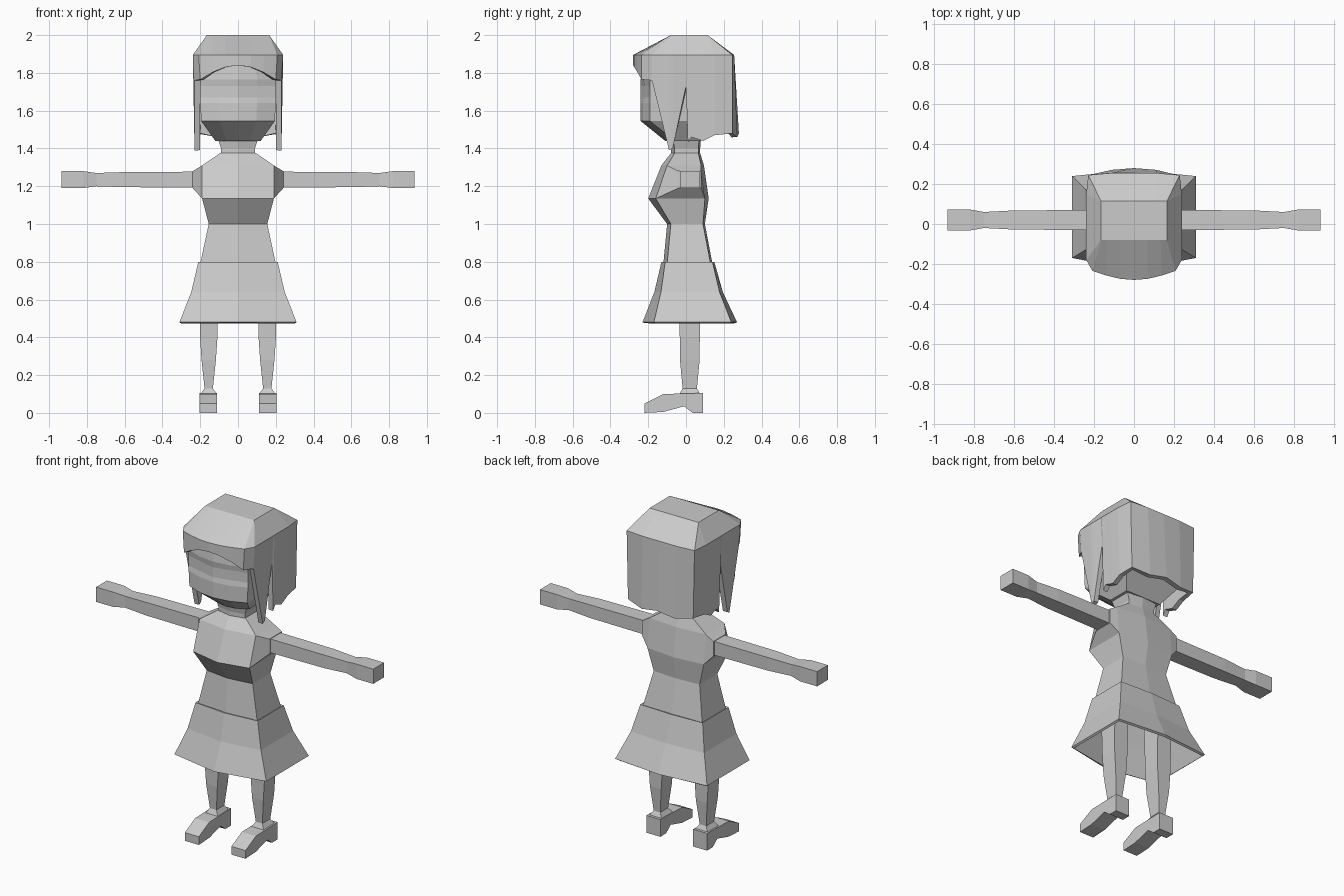
import bpy
import bmesh

default_cube = bpy.data.objects.get("Cube")
if default_cube:
    bpy.data.objects.remove(default_cube, do_unlink=True)

shade = 0.6
light_grey = bpy.data.materials.new("light_grey")
light_grey.use_nodes = True
light_grey.diffuse_color = (shade, shade, shade, 1)
shader = light_grey.node_tree.nodes["Principled BSDF"]
shader.inputs["Base Color"].default_value = light_grey.diffuse_color


def loft(name, rings, cap_start=True, cap_end=True, thickness=None):
    """Skin a list of equal-length closed rings into one flat-shaded object."""
    bm = bmesh.new()
    rows = [[bm.verts.new(point) for point in ring] for ring in rings]
    for lower, upper in zip(rows, rows[1:]):
        for i in range(len(lower)):
            bm.faces.new((lower[i - 1], lower[i], upper[i], upper[i - 1]))
    if cap_start:
        bm.faces.new(reversed(rows[0]))
    if cap_end:
        bm.faces.new(rows[-1])
    bmesh.ops.remove_doubles(bm, verts=bm.verts, dist=0.001)
    bmesh.ops.recalc_face_normals(bm, faces=bm.faces)
    mesh = bpy.data.meshes.new(name)
    bm.to_mesh(mesh)
    bm.free()
    mesh.materials.append(light_grey)
    part = bpy.data.objects.new(name, mesh)
    bpy.context.collection.objects.link(part)
    if thickness:
        shell = part.modifiers.new("shell", "SOLIDIFY")
        shell.thickness = thickness
        shell.offset = -1


def mirror_points(points):
    return [(-x, y, z) for x, y, z in points]


def loft_pair(name, rings):
    """Build a left part and its mirrored right twin."""
    loft("left_" + name, rings)
    loft("right_" + name, [mirror_points(ring) for ring in rings])


def body_ring(z, half_width, front, back, bulge=0.01):
    """Box section whose centre line stands proud, more so at the front."""
    return [(-half_width, front, z), (0, front - bulge * 2, z), (half_width, front, z),
            (half_width, back, z), (0, back + bulge, z), (-half_width, back, z)]


def box_x(x, half_depth, half_height, y, z):
    """Section across a limb that runs sideways."""
    return [(x, y - half_depth, z - half_height), (x, y + half_depth, z - half_height),
            (x, y + half_depth, z + half_height), (x, y - half_depth, z + half_height)]


def box_z(z, half_width, half_depth, x, y):
    """Section across a limb that runs upward."""
    return [(x - half_width, y - half_depth, z), (x + half_width, y - half_depth, z),
            (x + half_width, y + half_depth, z), (x - half_width, y + half_depth, z)]


# Torso from hips to shoulders
hips = body_ring(.79, .2, -.1, .13)
waist = body_ring(1, .155, -.08, .09)
bust = body_ring(1.135, .19, -.16, .1, bulge=.02)
shoulders = body_ring(1.31, .19, -.1, .08, bulge=.015)
collar = body_ring(1.375, .095, -.06, .065)
loft("torso", [hips, waist, bust, shoulders, collar])

# Neck widening under the jaw
neck_base = body_ring(1.36, .09, -.06, .065)
neck_middle = body_ring(1.4, .09, -.06, .065)
neck_top = body_ring(1.46, .11, -.07, .07)
loft("neck", [neck_base, neck_middle, neck_top])

# Hollow skirt that flares faster toward the hem
skirt_rings = []
skirt_steps = 2
skirt_top, skirt_length = .8, .32
for step in range(skirt_steps + 1):
    drop = step / skirt_steps
    flare = (drop + drop * drop) / 2
    skirt_rings.append(body_ring(skirt_top - skirt_length * drop,
                                 half_width=.21 + flare / 10,
                                 front=-.11 - flare * .06,
                                 back=.14 + flare / 10,
                                 bulge=.01 + flare * .02))
loft("skirt", skirt_rings, cap_start=False, cap_end=False, thickness=.015)


# Head with shallow eye hollows
def head_ring(z, half_width, front, back, hollow=0):
    eye = front + hollow + .012
    temple = front + .05
    half = [(half_width, back, z), (half_width, temple, z), (half_width / 2, eye, z)]
    return half + [(0, front, z)] + mirror_points(reversed(half))


chin = head_ring(1.44, .12, -.11, .08)
jaw = head_ring(1.545, .195, -.24, .17)
eye_hollow = .012
face = [head_ring(1.64, .2, -.24, .2),
        head_ring(1.67, .2, -.24, .2, eye_hollow),
        head_ring(1.73, .2, -.24, .2, eye_hollow),
        head_ring(1.765, .2, -.24, .2)]
scalp = head_ring(1.87, .19, -.23, .2)
loft("head", [chin, jaw, *face, scalp])

# Hair tips: arched fringe, pointed side locks, ragged back
fringe_steps = 3
tips = []
for step in range(fringe_steps):
    across = step / fringe_steps
    arch = across * across
    tips.append((across / 5, -.28 + arch * .05, 1.84 - arch * .08))
tips.append((.2, -.235, 1.765))

side_locks = [(-.18, 1.76), (-.09, 1.39), (-.07, 1.4), (0, 1.73),
              (.01, 1.43), (.03, 1.46), (.09, 1.44), (.15, 1.47)]
for y, z in side_locks:
    tips.append((.23, y, z))

back_steps = 2
for step in range(back_steps + 1):
    across = 1 - step / back_steps
    ragged = .02 * (step % 2)
    tips.append((across * .22, .28 - across * across * .035, 1.48 - ragged))
tips += mirror_points(reversed(tips[1:-1]))


def clamp(value, low, high):
    return max(low, min(high, value))


# The wall leans out to the brim, then bevels in to a flat crown
brim_z, crown_z = 1.895, 2
brim = [(x * 1.04, min(y, .255), brim_z) for x, y, z in tips]
crown = [(clamp(x, -.165, .165), clamp(y, -.08, .115), crown_z) for x, y, z in tips]
loft("hair", [tips, brim, crown], cap_start=False, thickness=.03)

# Shoulder caps narrowing from the chest side to the sleeve
chest_side = [point for ring in (bust, shoulders) for point in ring if point[0] > 0]
lower_front, lower_back, upper_front, upper_back = chest_side
arm_axis = {"y": .02, "z": 1.235}
loft_pair("shoulder", [[lower_front, lower_back, upper_back, upper_front],
                       box_x(.24, .06, .045, **arm_axis)])

# Straight arms with a narrow wrist and a blocky hand
arm_sections = [(.22, .05, .042), (.6, .048, .04), (.75, .04, .035),
                (.82, .052, .045), (.935, .052, .045)]
loft_pair("arm", [box_x(*section, **arm_axis) for section in arm_sections])

# Tapered legs ending in an ankle cuff
leg_axis = {"x": .155, "y": .02}
leg_sections = [(.1, .043, .055), (.13, .022, .038), (.28, .038, .052),
                (.4, .046, .053), (.72, .05, .06)]
loft_pair("leg", [box_z(*section, **leg_axis) for section in leg_sections])

# Heeled shoes cut from one side profile
shoe_profile = [(.09, 0), (.09, .105), (-.12, .1), (-.22, .05),
                (-.22, 0), (-.12, .005), (-.01, .035), (.035, 0)]
loft_pair("shoe", [[(x, y, z) for y, z in shoe_profile] for x in (.11, .205)])
